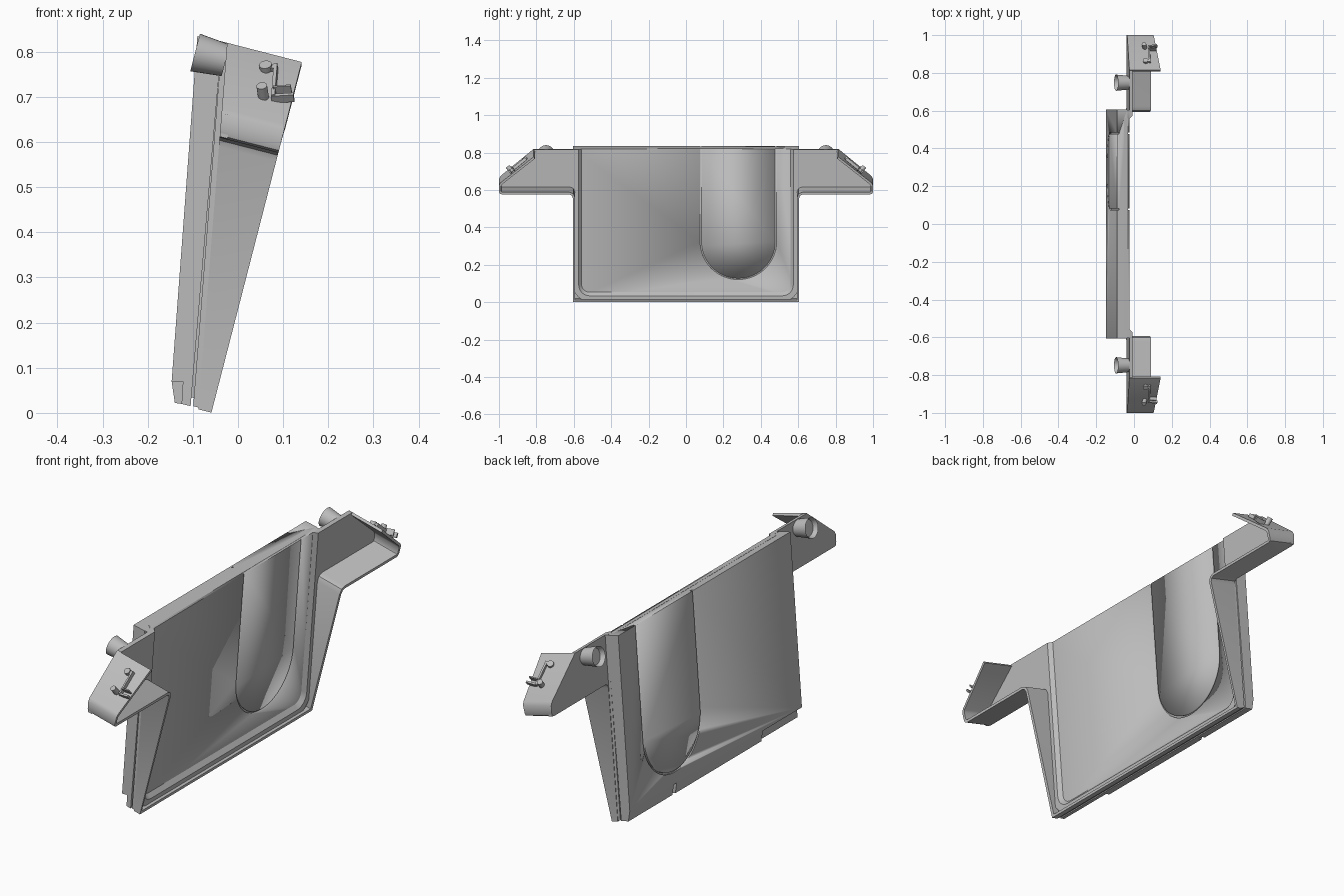
import bpy, bmesh, math
from mathutils import Vector, Matrix

cube = bpy.data.objects.get("Cube")
if cube:
    bpy.data.objects.remove(cube)

grey = bpy.data.materials.new("plain grey")
grey.use_nodes = True
grey.diffuse_color = (0.5, 0.5, 0.5, 1)
grey.node_tree.nodes["Principled BSDF"].inputs["Base Color"].default_value = (0.5, 0.5, 0.5, 1)


def place(y, z, d):
    """Point on the leaning panel plane, d measured out of its face."""
    return Vector((-0.0886 + 0.0786 * z + 0.97 * d, y, z - 0.25 * d))


def finish(bm, name, mirror=False):
    bmesh.ops.recalc_face_normals(bm, faces=bm.faces)
    me = bpy.data.meshes.new(name)
    bm.to_mesh(me)
    bm.free()
    me.materials.append(grey)
    ob = bpy.data.objects.new(name, me)
    bpy.context.collection.objects.link(ob)
    if mirror:
        ob.modifiers.new("mirror", "MIRROR").use_axis = (False, True, False)
    bpy.ops.object.select_all(action="DESELECT")
    bpy.context.view_layer.objects.active = ob
    ob.select_set(True)
    bpy.ops.object.shade_smooth_by_angle(angle=math.radians(30))
    return ob


def loft(rings, bm=None):
    """Bridge closed rings of points and cap both ends."""
    bm = bm or bmesh.new()
    rows = [[bm.verts.new(p) for p in ring] for ring in rings]
    n = len(rows[0])
    for a, b in zip(rows, rows[1:]):
        for i in range(n):
            j = (i + 1) % n
            bm.faces.new((a[i], a[j], b[j], b[i]))
    bm.faces.new(rows[0])
    bm.faces.new(rows[-1])
    return bm


def offset(path, t):
    """Shift a 2D path to its left by t with mitred corners."""
    pts = [Vector(p) for p in path]
    out = []
    for i, p in enumerate(pts):
        a = (p - pts[i - 1]).normalized() if i else None
        b = (pts[i + 1] - p).normalized() if i < len(pts) - 1 else None
        a, b = a or b, b or a
        na, nb = Vector((-a.y, a.x)), Vector((-b.y, b.x))
        out.append(p + (na + nb) * (t / (1 + na.dot(nb))))
    return out


def ribbon(path, t, d0, d1, slope=0.0):
    """Thin wall following a path; d1 may depend on height."""
    top = d1 if callable(d1) else (lambda z: d1)
    rings = []
    for p, q, r in zip(path, offset(path, t), offset(path, t - slope)):
        f = top(p[1])
        rings.append([place(*p, d0), place(*p, f), place(*r, f), place(*q, d0)])
    return loft(rings)


def prism(poly, d0, d1):
    return loft([[place(*p, d) for p in poly] for d in (d0, d1)])


def slab(profile, y0, y1, bm=None):
    return loft([[Vector((x, y, z)) for x, z in profile] for y in (y0, y1)], bm)


def arc(cy, cz, r, a0, a1, n):
    steps = [math.radians(a0 + (a1 - a0) * i / n) for i in range(n + 1)]
    return [(cy + r * math.cos(a), cz + r * math.sin(a)) for a in steps]


def cut(ob, cutter):
    cutter.hide_render = True
    mod = ob.modifiers.new("groove", "BOOLEAN")
    mod.object, mod.solver = cutter, "EXACT"
    bpy.context.view_layer.objects.active = ob
    bpy.ops.object.modifier_apply(modifier=mod.name)
    bpy.data.objects.remove(cutter)


def door_path(dz, r):
    return [(0.28 - r, 0.95)] + arc(0.28, 0.325 + dz, r, 180, 360, 28) + [(0.28 + r, 0.95)]


# Outer slab, stepped along its lower edge
outer = finish(slab([(-0.125, 0.02), (-0.122, 0.07), (-0.147, 0.07), (-0.09, 0.835),
                     (-0.036, 0.823), (-0.105, 0.015)], -0.605, 0.605), "outer_slab")
cut(outer, finish(ribbon(door_path(-0.016, 0.205), 0.008, -0.09, -0.056), "outer_cutter"))
strip = [(-0.147, 0.07), (-0.14, 0.022), (-0.125, 0.02), (-0.122, 0.07)]
bm = slab(strip, -0.33, 0.275)
finish(slab(strip, 0.295, 0.605, bm), "lower_skin")

# Recessed core and front panel with the rounded door seam
finish(prism([(-0.56, 0.03), (0.56, 0.03), (0.56, 0.82), (-0.56, 0.82)], -0.03, -0.008), "core")
panel = finish(prism([(-0.603, 0.012), (0.603, 0.012), (0.603, 0.82), (-0.603, 0.82)],
                     -0.012, 0.001), "front_panel")
cut(panel, finish(ribbon(door_path(0, 0.205), 0.008, -0.007, 0.02), "panel_cutter"))

# Raised rim around the panel
rim = ([(-0.604, 0.82)] + arc(-0.515, 0.098, 0.089, 180, 270, 8)
       + arc(0.515, 0.098, 0.089, 270, 360, 8) + [(0.604, 0.82)])
finish(ribbon(rim, 0.046, 0.0, 0.018, 0.016), "panel_rim")

# Tapered flange running round the wings and the lower panel
half = [(0.605, 0.008), (0.605, 0.59), (0.611, 0.604), (0.625, 0.61), (0.985, 0.61),
        (0.996, 0.615), (1.0, 0.626), (1.0, 0.66), (0.992, 0.675), (0.815, 0.82)]
path = [(-y, z) for y, z in reversed(half)] + half
finish(ribbon(path, 0.012, 0.0, lambda z: 0.03 + 0.173 * (z - 0.008)), "tapered_flange")

# Wing back walls
finish(prism([(0.6, 0.612), (0.998, 0.612), (0.998, 0.664), (0.812, 0.82), (0.6, 0.82)],
             0.0, 0.018), "wing_wall", True)

# Round cups behind the wings
bm = bmesh.new()
axis = Vector((-0.97, 0, 0.25)).normalized()
turn = axis.to_track_quat("Z", "Y").to_matrix().to_4x4()
bmesh.ops.create_cone(bm, cap_ends=True, segments=32, radius1=0.036, radius2=0.043, depth=0.07,
                      matrix=Matrix.Translation(place(0.748, 0.781, -0.035)) @ turn)
bm.faces.ensure_lookup_table()
end = max((f for f in bm.faces if len(f.verts) > 4), key=lambda f: f.calc_center_median().dot(axis))
bmesh.ops.inset_region(bm, faces=[end], thickness=0.008)
bmesh.ops.translate(bm, verts=end.verts, vec=-axis * 0.02)
finish(bm, "round_cup", True)

# Clips on the sloping wing ends, built in the frame of the slope
along = Vector((-0.05, 0.77, -0.63)).normalized()
out = Vector((-0.12, 0.63, 0.77)).normalized()
side = along.cross(out).normalized()
out = side.cross(along)
frame = Matrix((side, along, out)).transposed().to_4x4()


def on_slope(x, y, h):
    """Matrix at a spot on the slope, h above its surface."""
    z = 0.82 - (y - 0.815) * 0.82 - 0.25 * (x + 0.02)
    return Matrix.Translation(Vector((x, y, z)) + out * h) @ frame


def block(bm, x, y, h, size):
    bmesh.ops.create_cube(bm, size=1, matrix=on_slope(x, y, h) @ Matrix.Diagonal((*size, 1)))


def pin(bm, x, y, h, r, depth):
    bmesh.ops.create_cone(bm, cap_ends=True, segments=16, radius1=r, radius2=r, depth=depth,
                          matrix=on_slope(x, y, h))


bm = bmesh.new()
block(bm, 0.082, 0.895, 0.006, (0.008, 0.11, 0.016))
block(bm, 0.1, 0.935, 0.008, (0.05, 0.008, 0.02))
block(bm, 0.1, 0.918, 0.012, (0.04, 0.005, 0.026))
block(bm, 0.068, 0.86, 0.004, (0.03, 0.014, 0.01))
pin(bm, 0.062, 0.86, 0.005, 0.014, 0.014)
pin(bm, 0.056, 0.935, 0.012, 0.012, 0.034)
finish(bm, "wing_clip", True)
